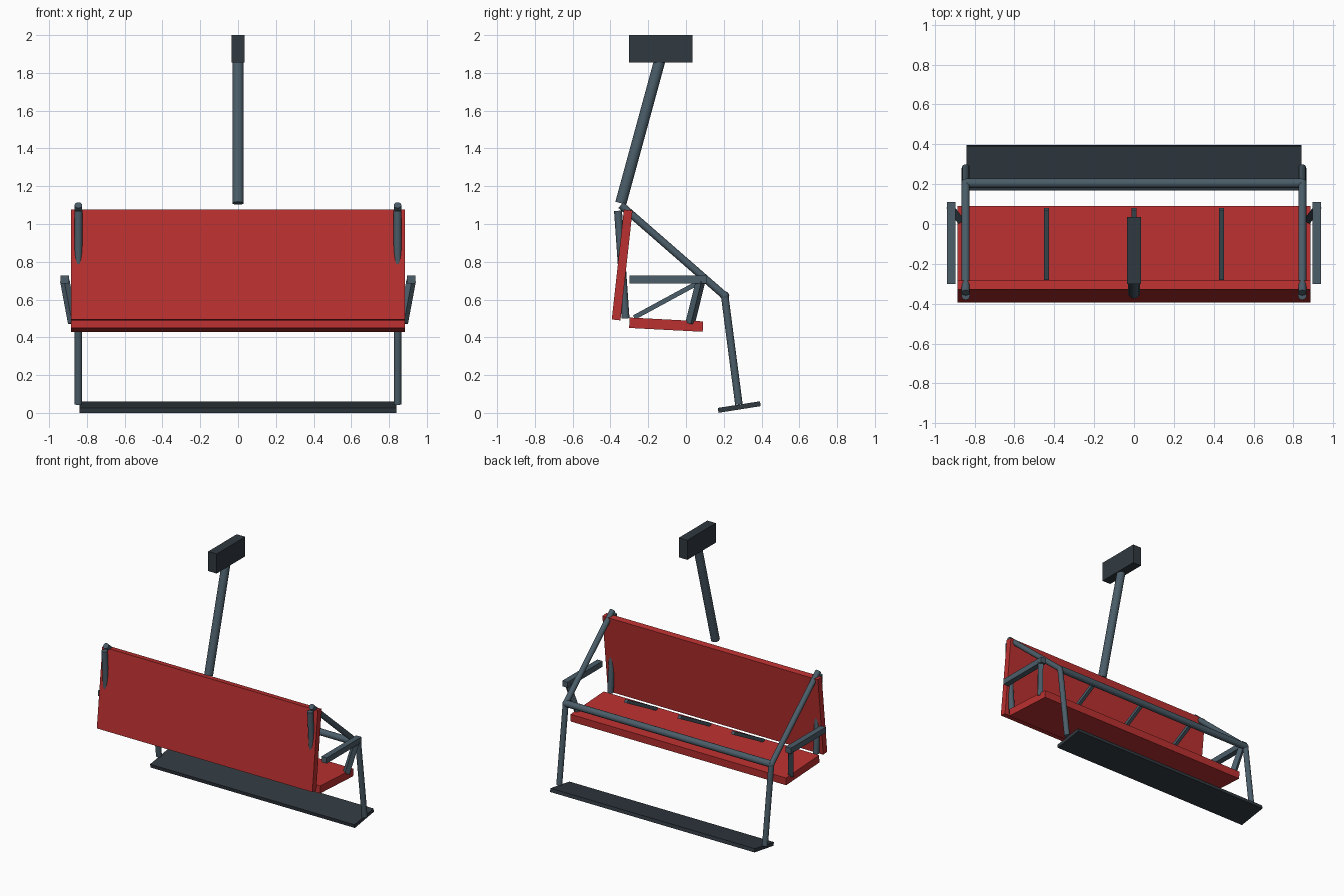
import bpy
import math
from mathutils import Vector

old = bpy.data.objects.get("Cube")
if old:
    bpy.data.objects.remove(old, do_unlink=True)


def make_material(name, rgb):
    mat = bpy.data.materials.new(name)
    mat.use_nodes = True
    colour = (*rgb, 1)
    mat.diffuse_color = colour
    mat.node_tree.nodes["Principled BSDF"].inputs["Base Color"].default_value = colour
    return mat


RED = make_material("red_panel", (0.5, 0.03, 0.03))
STEEL = make_material("blue_grey_steel", (0.07, 0.11, 0.14))
DARK = make_material("dark_metal", (0.03, 0.041, 0.051))


def box(name, centre, size, mat, tilt=0):
    """Box tilted about the x axis, in degrees."""
    bpy.ops.mesh.primitive_cube_add(size=1, location=centre,
                                    rotation=(math.radians(tilt), 0, 0))
    ob = bpy.context.object
    ob.name = name
    ob.scale = size
    ob.data.materials.append(mat)
    return ob


def tube(name, start, end, radius, mat=STEEL):
    a, b = Vector(start), Vector(end)
    bpy.ops.mesh.primitive_cylinder_add(vertices=20, radius=radius,
                                        depth=(b - a).length, location=(a + b) / 2)
    ob = bpy.context.object
    ob.name = name
    ob.rotation_euler = (b - a).to_track_quat('Z', 'Y').to_euler()
    ob.data.materials.append(mat)
    bpy.ops.object.shade_smooth_by_angle()
    return ob


def bar(name, start, end, width):
    """Square bar between two points."""
    a, b = Vector(start), Vector(end)
    ob = box(name, (a + b) / 2, (width, width, (b - a).length), STEEL)
    ob.rotation_euler = (b - a).to_track_quat('Z', 'X').to_euler()
    return ob


def joint(name, centre, radius):
    bpy.ops.mesh.primitive_uv_sphere_add(segments=20, ring_count=10,
                                         radius=radius, location=centre)
    ob = bpy.context.object
    ob.name = name
    ob.data.materials.append(STEEL)
    bpy.ops.object.shade_smooth()


# Cable clamp and hanger
box("cable_clamp", (0, -0.133, 1.928), (0.07, 0.335, 0.145), DARK)
tube("hanger_pole", (0, -0.345, 1.11), (0, -0.135, 1.88), 0.03)

# Bench panels and footrest
box("backrest", (0, -0.338, 0.783), (1.77, 0.046, 0.585), RED, -6.3)
box("seat", (0, -0.105, 0.467), (1.77, 0.39, 0.055), RED, -3)
box("footrest", (0, 0.282, 0.031), (1.68, 0.226, 0.026), DARK, 9)

# Side frames and armrests, mirrored
for side, label in ((1, "left"), (-1, "right")):
    x = side * 0.845
    top, knee, foot = (x, -0.345, 1.1), (x, 0.205, 0.62), (x, 0.28, 0.045)
    tube(f"{label}_upper_frame", top, knee, 0.02)
    tube(f"{label}_leg", knee, foot, 0.02)
    joint(f"{label}_knee_joint", knee, 0.022)
    tube(f"{label}_back_post", (x, -0.36, 1.07), (x, -0.32, 0.5), 0.021)
    box(f"{label}_armrest", (side * 0.917, -0.095, 0.706),
        (0.043, 0.41, 0.042), STEEL)
    bar(f"{label}_armrest_strut", (side * 0.875, 0.022, 0.475),
        (side * 0.917, 0.078, 0.7), 0.036)

# Front rail and seat dividers
tube("front_rail", (-0.845, 0.205, 0.62), (0.845, 0.205, 0.62), 0.024)
for label, x in (("right", -0.44), ("middle", 0), ("left", 0.44)):
    bar(f"{label}_divider", (x, -0.275, 0.505), (x, 0.075, 0.695), 0.025)
